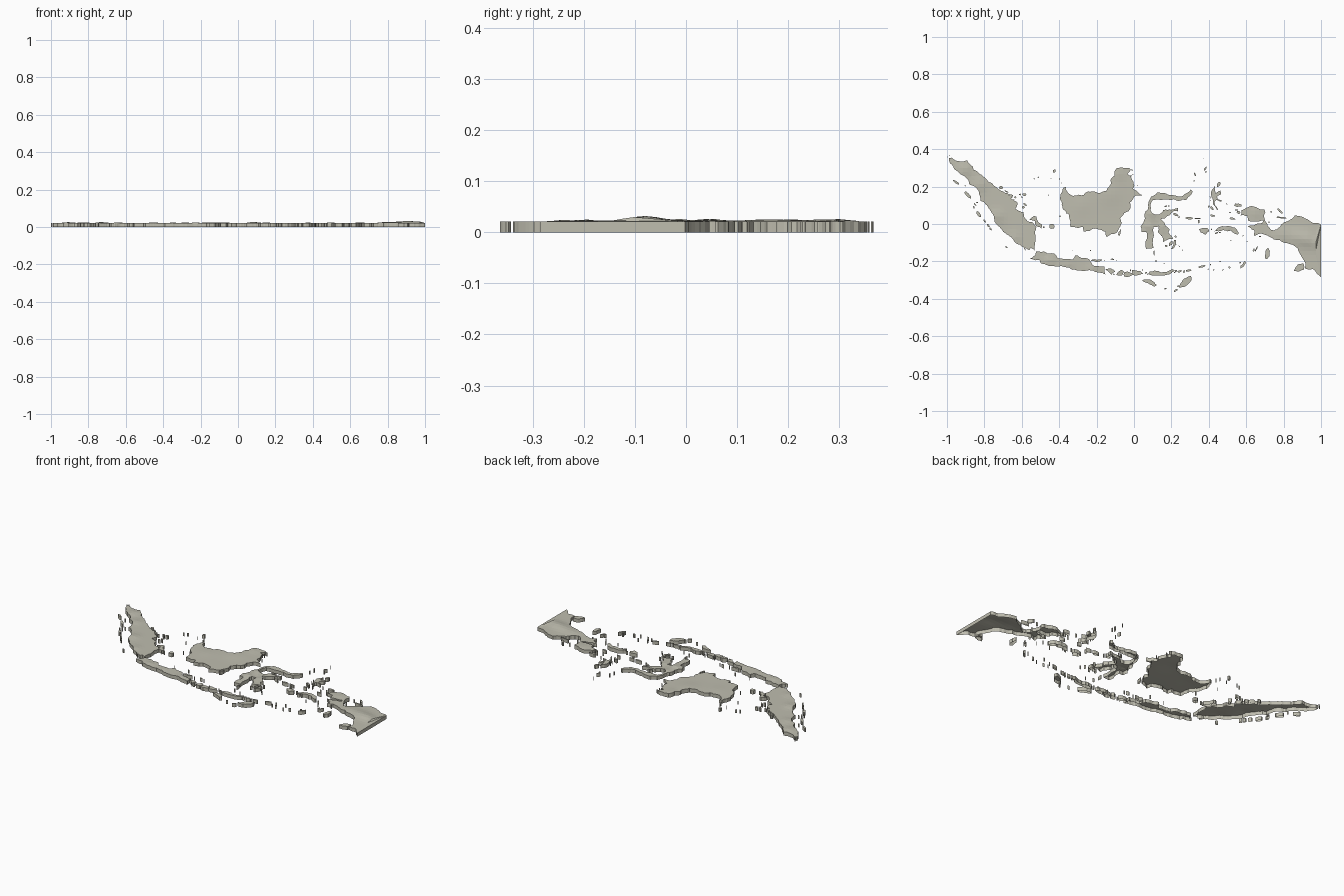
import bpy, bmesh, math, random
from mathutils import Vector
from mathutils.geometry import delaunay_2d_cdt

random.seed(4)
SCALE, LON0, LAT0, BASE = 23.0, 118.0, -2.55, 0.0215

mat = bpy.data.materials.new("land")
mat.diffuse_color = (0.52, 0.51, 0.43, 1)

# Mountain areas: lon, lat, height, radius in degrees
HILLS = [(136.3, -3.9, .006, 1.0), (138, -4.2, .008, 1.0), (139.3, -4.5, .009, .9),
         (140.7, -4.9, .008, .8), (133, -1.1, .003, .8), (115, 1.2, .004, 1.5),
         (116, 3.7, .004, 1.0), (111.5, -.3, .002, 1.2), (97.2, 4.2, .005, .8),
         (99, 2.2, .004, .8), (101.2, -1.6, .005, .8), (103.3, -4.2, .003, .7),
         (120.2, -1.4, .005, .6), (119.8, -2.9, .006, .6), (121.5, -2.9, .003, .6),
         (107.6, -7.1, .004, .6), (110, -7.3, .003, .6), (112.8, -8, .003, .6),
         (129.4, -3.1, .004, .5), (126.6, -3.4, .004, .4), (116.4, -8.4, .003, .3)]


def height(x, y):
    return BASE + sum(h * math.exp(-((x - a) ** 2 + (y - b) ** 2) / (r * r))
                      for a, b, h, r in HILLS)


def rough(a, b):
    """Split a coast segment into a jagged line."""
    dx, dy = b[0] - a[0], b[1] - a[1]
    if math.hypot(dx, dy) < .3 or (a[0] == 141 and b[0] == 141):
        return [a]
    k = random.uniform(-.11, .11)
    m = ((a[0] + b[0]) / 2 - dy * k, (a[1] + b[1]) / 2 + dx * k)
    return rough(a, m) + rough(m, b)


def add_land(bm, pts):
    """Triangulated relief on top, vertical coast wall, open underside."""
    n = len(pts)
    xs, ys = [p[0] for p in pts], [p[1] for p in pts]
    grid, step = [], .5
    for i in range(int((max(xs) - min(xs)) / step)):
        for j in range(int((max(ys) - min(ys)) / step)):
            grid.append((min(xs) + (i + .5) * step, min(ys) + (j + .5) * step))
    verts, _, faces, *_ = delaunay_2d_cdt([Vector(p) for p in pts + grid],
                                          [(i, (i + 1) % n) for i in range(n)], [], 1, 1e-5)
    used = {i for f in faces for i in f}
    vs = {i: bm.verts.new(((verts[i].x - LON0) / SCALE, (verts[i].y - LAT0) / SCALE,
                           height(verts[i].x, verts[i].y))) for i in used}
    new = [bm.faces.new([vs[i] for i in f]) for f in faces]
    rim = [e for e in {e for f in new for e in f.edges} if len(e.link_faces) == 1]
    for g in bmesh.ops.extrude_edge_only(bm, edges=rim)["geom"]:
        if isinstance(g, bmesh.types.BMVert):
            g.co.z = 0


def finish(name, bm):
    bmesh.ops.recalc_face_normals(bm, faces=bm.faces)
    me = bpy.data.meshes.new(name)
    bm.to_mesh(me)
    bm.free()
    me.materials.append(mat)
    bpy.context.collection.objects.link(bpy.data.objects.new(name, me))


def island(name, pts):
    bm = bmesh.new()
    add_land(bm, [q for i, p in enumerate(pts) for q in rough(p, pts[(i + 1) % len(pts)])])
    finish(name, bm)


def islets(name, blobs):
    """Small irregular islands: lon, lat, half length, half width, angle."""
    bm = bmesh.new()
    for x, y, a, b, ang in blobs:
        c, s = math.cos(math.radians(ang)), math.sin(math.radians(ang))
        pts = []
        for k in range(8):
            t, r = k * math.pi / 4, random.uniform(.8, 1.1)
            u, v = a * r * math.cos(t), b * r * math.sin(t)
            pts.append((x + u * c - v * s, y + u * s + v * c))
        add_land(bm, pts)
    finish(name, bm)


# Western islands
island("sumatra", [(95.25, 5.6), (95.6, 5.6), (96.3, 5.2), (97.5, 5.25), (98.2, 4.5), (98.3, 4.1),
    (98.9, 3.7), (99.6, 3.2), (100, 2.75), (100.8, 2.15), (101.4, 1.7), (102.1, 1.3), (102.9, .6),
    (103.1, .4), (103.7, 0), (103.4, -.7), (104, -1), (104.4, -1.1), (104.5, -1.7), (104.9, -2.2),
    (105.6, -2.4), (106, -2.9), (105.8, -3.6), (105.9, -4.3), (105.8, -5), (105.8, -5.8),
    (105.3, -5.5), (105.1, -5.8), (104.6, -5.5), (104.7, -5.9), (104, -5.1), (103.3, -4.7),
    (102.3, -3.8), (101.6, -3.1), (101, -2.5), (100.8, -1.9), (100.4, -1), (100.1, -.6), (99.6, .1),
    (99.1, .3), (99, 1), (98.75, 1.7), (98.1, 2.2), (97.7, 2.4), (97.6, 2.9), (97.2, 3.3),
    (96.5, 3.75), (95.9, 4.2), (95.4, 4.9)])
island("borneo", [(109.65, 2.05), (109.6, 1.8), (109.9, 1.3), (110.5, .9), (111.2, 1.05), (111.8, 1),
    (112.2, 1.4), (113, 1.45), (113.6, 1.25), (114.2, 1.45), (114.6, 1.5), (114.9, 2), (115.2, 2.5),
    (115.1, 2.85), (115.6, 3.4), (115.6, 3.9), (115.9, 4.35), (116.7, 4.35), (117.6, 4.2),
    (117.2, 3.6), (117.7, 3.1), (118.05, 2.2), (117.85, 1.8), (118.5, 1.35), (119, .95), (118, .8),
    (117.5, .1), (117.6, -.5), (117.3, -1), (116.8, -1.2), (116.3, -1.8), (116.5, -2.4), (116.2, -3),
    (115.9, -3.6), (115, -3.9), (114.6, -4.15), (114.5, -3.5), (113.6, -3.2), (113, -3.1),
    (112.6, -3.4), (111.8, -3.5), (111.7, -2.9), (110.9, -3), (110.2, -2.9), (110.1, -2),
    (110, -1.4), (109.5, -.9), (109.2, -.6), (109.1, .2), (108.9, .5), (109, 1.2), (109.3, 1.9)])
island("java", [(105.2, -6.8), (105.5, -6.7), (105.85, -6.4), (106, -5.9), (106.6, -6), (107, -5.95),
    (107.4, -6.2), (108.3, -6.25), (108.6, -6.75), (109.5, -6.85), (110.4, -6.95), (110.75, -6.4),
    (111.1, -6.45), (111.5, -6.7), (112.5, -6.9), (112.75, -7.3), (112.9, -7.6), (113.7, -7.75),
    (114.4, -7.75), (114.4, -8.3), (114.5, -8.75), (113.7, -8.5), (113, -8.3), (112, -8.3),
    (111, -8.25), (110, -7.9), (109, -7.7), (108.5, -7.8), (107.8, -7.7), (106.6, -7.4),
    (106.4, -7), (105.4, -6.85)])
island("bangka", [(105.15, -2.05), (105.7, -1.55), (106, -1.6), (106.2, -2.3), (106.7, -2.7),
    (106.6, -3.1), (106, -2.8), (105.8, -2.2)])

# Southern chain
island("madura", [(112.7, -7.1), (112.9, -6.9), (114, -6.9), (114.1, -7), (113.5, -7.22)])
island("bali", [(114.45, -8.15), (115.2, -8.05), (115.7, -8.4), (115.2, -8.8), (115.05, -8.6)])
island("lombok", [(115.85, -8.8), (116.1, -8.4), (116.4, -8.2), (116.75, -8.4), (116.5, -8.9)])
island("sumbawa", [(116.75, -9), (116.8, -8.5), (117.2, -8.4), (117.8, -8.65), (117.75, -8.2),
    (118.2, -8.25), (118.7, -8.3), (119.1, -8.7), (118.4, -8.87), (117.8, -8.8), (117.2, -9.1)])
island("flores", [(119.8, -8.7), (119.9, -8.4), (120.5, -8.25), (121.4, -8.55), (122, -8.45),
    (122.8, -8.1), (123, -8.3), (122.5, -8.65), (121.5, -8.85), (120.8, -8.9), (120, -8.82)])
island("sumba", [(119, -9.5), (119.4, -9.35), (120, -9.4), (120.5, -9.7), (120.8, -10.05),
    (120.5, -10.25), (119.9, -9.95), (119.5, -9.75)])
island("timor", [(123.5, -10.35), (123.7, -9.9), (124, -9.4), (124.4, -9.2), (125, -8.95),
    (125.1, -9.4), (124.5, -10.1), (123.8, -10.35)])

# Central islands
island("sulawesi", [(119.75, -.1), (119.8, .2), (120.1, .8), (120.85, 1.3), (121.4, 1.25), (122.4, 1),
    (123, .95), (123.9, .85), (124.4, 1.2), (124.95, 1.7), (125.2, 1.5), (124.9, .95), (124.4, .4),
    (123.5, .3), (122.9, .5), (121.7, .45), (121.1, .45), (120.3, .4), (120.05, -.1), (120.05, -.9),
    (120.6, -1.4), (121.1, -1.4), (121.6, -.85), (122.2, -.8), (122.9, -.75), (123.4, -.6),
    (123.4, -1), (122.9, -.97), (122.3, -1.5), (121.7, -1.9), (121.3, -1.95), (121.9, -2.8),
    (122.4, -3.2), (122.2, -3.55), (122.6, -4), (122.8, -4.4), (122.1, -4.5), (121.6, -4.75),
    (121.5, -4.1), (120.95, -3.6), (121.05, -2.8), (120.4, -2.95), (120.3, -3.3), (120.4, -3.7),
    (120.35, -4.6), (120.4, -5.5), (119.5, -5.6), (119.4, -5.1), (119.6, -4.2), (119.5, -3.5),
    (118.95, -3.55), (118.8, -2.8), (119.15, -2.4), (119.35, -1.9), (119.3, -1.3), (119.7, -.75)])
island("muna", [(122.35, -5.3), (122.3, -4.9), (122.5, -4.7), (122.72, -4.65), (122.7, -5.1)])
island("buton", [(122.55, -5.6), (122.85, -5.1), (122.9, -4.5), (123.15, -4.5), (123.2, -5.1),
    (122.8, -5.65)])
island("halmahera", [(127.45, 1.1), (127.6, 1.7), (127.95, 2.15), (127.95, 1.6), (128.05, 1.2),
    (128.65, 1.55), (128.7, 1.1), (128.2, .8), (128.3, .5), (128.85, .3), (128.7, .22), (128.1, .4),
    (127.92, .2), (127.95, -.2), (128.4, -.85), (128.15, -.75), (127.7, -.1), (127.7, .4)])
island("buru", [(126, -3.2), (126.6, -3.05), (127.1, -3.1), (127.25, -3.4), (126.8, -3.85), (126.2, -3.6)])
island("seram", [(127.9, -3.45), (128.2, -3.1), (128.6, -2.9), (129.5, -2.8), (130.4, -3),
    (130.85, -3.6), (130.8, -3.85), (129.9, -3.35), (129.5, -3.45), (128.9, -3.3), (128.4, -3.45)])

# Eastern mainland and its islands
island("papua", [(131.25, -.85), (132, -.5), (132.5, -.35), (133.4, -.7), (134, -.75), (134.15, -1.1),
    (134, -1.7), (134.15, -2.2), (134.45, -2.8), (134.8, -3.25), (135.2, -3.35), (135.9, -2.95),
    (136.4, -2.35), (137.1, -2.1), (137.8, -1.5), (138.8, -1.7), (139.8, -2.3), (140.7, -2.45),
    (141, -2.6), (141, -9.13), (140.5, -8.65), (140, -8.1), (139.3, -8.1), (139, -8), (139.1, -7.5),
    (138.95, -7.1), (138.6, -6.6), (138.2, -5.8), (138.1, -5.5), (137.5, -5.1), (136.8, -4.9),
    (135.9, -4.5), (135.2, -4.45), (134.6, -4.1), (133.9, -3.8), (133.5, -3.7), (132.8, -4.05),
    (132.85, -3.4), (132.2, -2.95), (131.95, -2.8), (132.7, -2.75), (133.2, -2.5), (133.8, -2.4),
    (133.9, -2.15), (133.2, -2.25), (132.4, -2.25), (132, -2.1), (131.95, -1.6), (131.1, -1.5)])
island("southern_delta_island", [(137.65, -8.35), (137.85, -7.9), (138.3, -7.45), (138.85, -7.4),
    (138.95, -7.85), (138.85, -8.2), (138.3, -8.4)])
island("aru", [(134.1, -6.75), (134.2, -5.8), (134.5, -5.45), (134.7, -5.9), (134.7, -6.5), (134.35, -6.9)])
island("yamdena", [(131.05, -8), (131.1, -7.7), (131.6, -7.1), (131.75, -7.2), (131.5, -7.75)])
island("waigeo", [(130.3, -.25), (130.45, -.05), (131.25, -.2), (131.2, -.4), (130.7, -.45)])

# Scattered small islands by region
islets("western_islets", [(96.1, 2.6, .48, .13, -35), (97.55, 1.05, .62, .2, -48), (98.9, -1.35, .48, .2, -52),
    (99.65, -2.2, .28, .1, -50), (100.1, -2.75, .27, .12, -50), (100.35, -3.15, .22, .1, -50),
    (102.3, -5.4, .18, .1, -30), (98.45, -.15, .25, .08, -50), (98.7, .1, .15, .06, 0), (98.3, -.5, .2, .1, -60),
    (97.25, 2.15, .12, .06, 0), (95.3, 5.85, .08, .06, 0), (95.1, 5.68, .08, .05, 0), (101.65, 1.92, .24, .2, 0),
    (102.3, 1.45, .3, .08, -25), (102.4, 1.1, .28, .15, -40), (102.9, .98, .28, .1, -20), (102.75, .8, .3, .14, -15),
    (103.4, .75, .16, .15, 0), (103.15, .4, .15, .1, 0)])
islets("northwestern_islets", [(104, 1.08, .16, .11, 0), (104.5, 1.05, .24, .2, 0), (104.2, .75, .12, .07, -30),
    (104.6, -.17, .27, .12, -40), (104.4, -.5, .2, .14, 0), (107.9, -2.85, .38, .34, 0), (106.9, -2.95, .14, .1, 0),
    (108.2, 3.95, .25, .17, 50), (106.25, 3.2, .13, .06, 40), (105.75, 3, .12, .06, 0), (107.8, 3, .05, .05, 0),
    (108.85, 3, .1, .05, 70), (109.05, 2.5, .07, .05, 0), (107.5, 1, .06, .05, 0), (108.9, -1.6, .1, .08, 0),
    (109.7, -1.2, .11, .09, 0), (116.2, -3.7, .35, .15, 75), (116.35, -3.3, .1, .06, 90), (117.62, 3.35, .14, .08, 80),
    (117.75, 4.1, .15, .07, -20), (117.85, 3.5, .08, .06, 0), (118.4, 2.2, .06, .05, 0), (112.65, -5.8, .09, .08, 0),
    (110.45, -5.85, .05, .05, 0)])
islets("southern_islets", [(115.35, -6.9, .25, .09, -10), (114.4, -7.05, .08, .04, 0), (115.85, -7, .1, .05, 0),
    (115.52, -8.73, .12, .07, 0), (117.55, -8.25, .14, .09, 90), (119.05, -8.2, .07, .07, 0),
    (119.47, -8.57, .17, .1, 70), (119.7, -8.7, .12, .08, 60), (123.15, -8.3, .18, .1, 10), (123, -8.5, .16, .06, 30),
    (123.6, -8.37, .32, .13, 15), (124.15, -8.4, .2, .1, 70), (124.7, -8.27, .38, .12, 5), (126.35, -7.77, .5, .13, 12),
    (123.12, -10.72, .33, .12, 35), (123.42, -10.2, .14, .09, 40), (121.85, -10.5, .17, .08, 15),
    (127.4, -7.55, .12, .08, 50), (127.15, -8.1, .1, .06, 0), (127.8, -8.2, .16, .05, 0), (128.6, -7.15, .1, .08, 0),
    (128.95, -8.2, .12, .04, 20), (129.75, -7.9, .16, .13, 0), (131.05, -7.3, .14, .07, 45)])
islets("central_islets", [(120.47, -6.1, .35, .07, 90), (120.7, -7.1, .14, .09, 0), (121.7, -7.4, .1, .05, 0),
    (121.95, -5.25, .17, .15, 0), (123.1, -4.1, .14, .12, 0), (123.57, -5.3, .12, .05, -50), (123.95, -5.75, .1, .05, -50),
    (121.9, -.38, .2, .08, 20), (122.25, -.35, .12, .07, 0), (123.15, -1.4, .38, .16, -25), (123.55, -1.7, .13, .08, 40),
    (124.8, -1.83, .5, .17, -3), (125.85, -1.87, .46, .08, -2), (125.95, -2.25, .27, .11, 95),
    (125.5, 3.55, .23, .1, -65), (125.4, 2.75, .1, .07, 70), (126.75, 4.25, .28, .12, 60), (126.85, 3.85, .13, .08, 70),
    (126.6, 5.5, .04, .04, 0), (128.4, 2.3, .36, .19, 60), (127.35, .8, .07, .07, 0), (127.4, .67, .08, .06, 0)])
islets("eastern_islets", [(127.57, -.6, .32, .15, -50), (127.2, -.4, .16, .09, 60), (127.7, -1.53, .36, .13, -5),
    (127.4, .3, .06, .06, 0), (129.4, -.1, .12, .05, -40), (130.85, -1.12, .25, .2, -30), (130.6, -.83, .25, .06, 0),
    (130.1, -1.9, .38, .14, -8), (129.8, -1.15, .14, .06, 0), (135.95, -.95, .42, .13, -45), (135.75, -.75, .17, .11, -40),
    (136.15, -1.77, .75, .1, -6), (134.88, -1.05, .13, .09, 0), (134.6, -2.35, .14, .05, 90), (133.05, -5.6, .4, .08, 65),
    (132.72, -5.75, .2, .11, 70), (128.15, -3.65, .22, .1, 30), (128.55, -3.6, .14, .06, 0), (127.55, -3.2, .13, .07, 60),
    (129.9, -4.55, .07, .05, 0), (131.4, -4, .13, .06, 50), (131.9, -4.7, .08, .05, 50), (133.5, -4.1, .15, .07, 0)])
